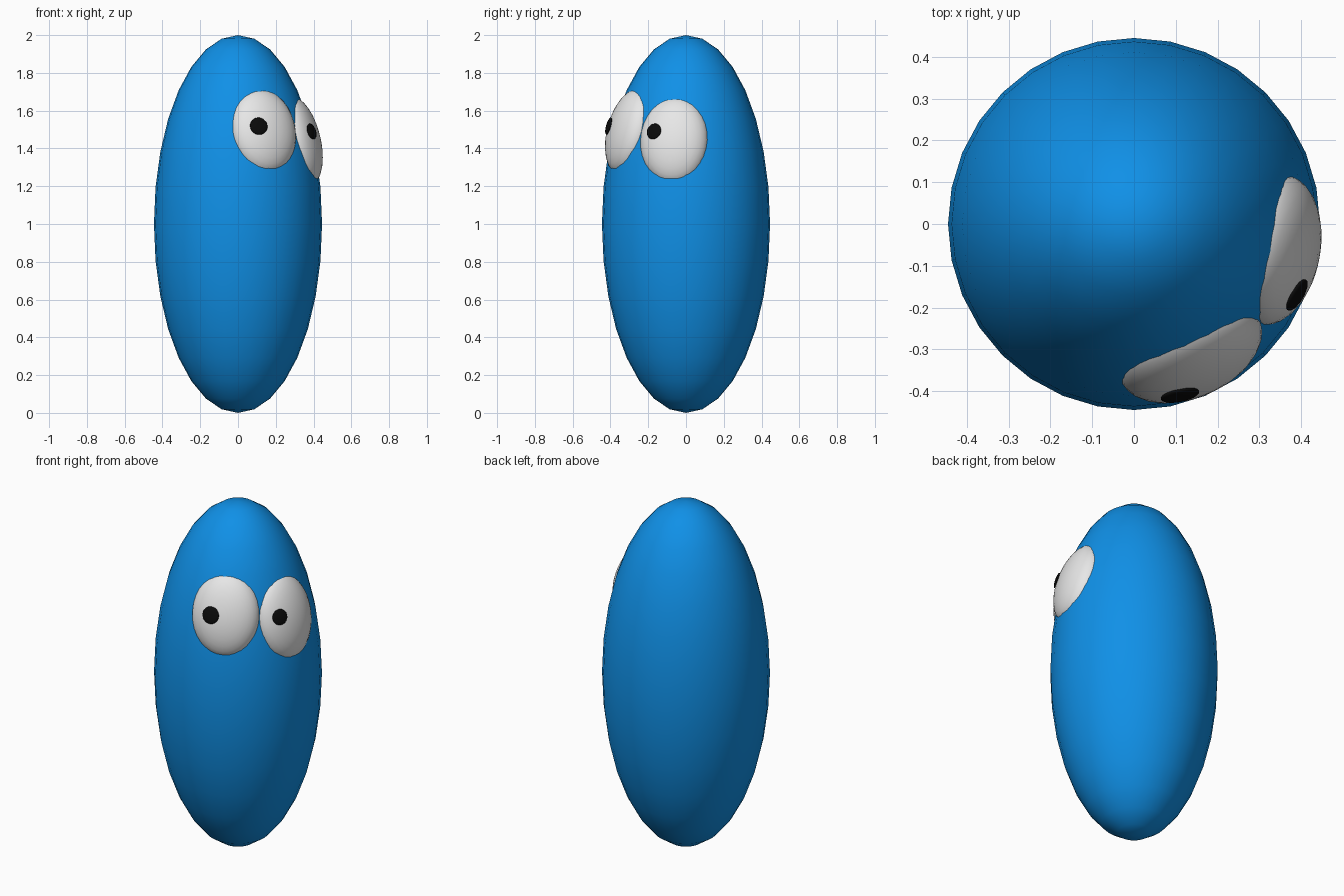
import bpy, math
from mathutils import Vector, Matrix

if "Cube" in bpy.data.objects:
    bpy.data.objects.remove(bpy.data.objects["Cube"])


def material(name, rgb):
    m = bpy.data.materials.new(name)
    m.diffuse_color = (*rgb, 1)
    m.use_nodes = True
    m.node_tree.nodes["Principled BSDF"].inputs["Base Color"].default_value = m.diffuse_color
    return m


blue = material("blue", (0.005, 0.28, 0.80))
white = material("white", (0.80, 0.80, 0.80))
black = material("black", (0.003, 0.003, 0.003))


def ellipsoid(name, mat, frame, semi_axes, segments=32, rings=16):
    bpy.ops.mesh.primitive_uv_sphere_add(segments=segments, ring_count=rings, radius=1)
    ob = bpy.context.object
    ob.name = name
    ob.data.transform(frame @ Matrix.Diagonal((*semi_axes, 1)))
    ob.data.materials.append(mat)
    bpy.ops.object.shade_smooth()
    return ob


def frame_from(origin, side, up, out):
    # local x = sideways, y = up along the surface, z = outward
    m = Matrix((side, up, out)).transposed().to_4x4()
    m.translation = origin
    return m


# Egg-shaped body
ellipsoid("body", blue, Matrix.Translation((0, 0, 1)), (0.445, 0.445, 1.0))


def eye(prefix, azimuth, radial, height, pitch, axes, pupil_at, pupil_radius):
    a = math.radians(azimuth)
    radial_dir = Vector((math.cos(a), math.sin(a), 0))
    side = Vector((-math.sin(a), math.cos(a), 0))
    out = radial_dir * math.cos(pitch) + Vector((0, 0, math.sin(pitch)))
    up = out.cross(side)
    frame = frame_from(radial_dir * radial + Vector((0, 0, height)), side, up, out)
    # Flattened eyeball leaning with the body surface
    ellipsoid(prefix + "_eyeball", white, frame, axes)

    # Pupil: thin lens lying on the eyeball surface
    t, v = pupil_at
    n = axes[2] * math.sqrt(1 - (t / axes[0]) ** 2 - (v / axes[1]) ** 2)
    normal = Vector((t / axes[0] ** 2, v / axes[1] ** 2, n / axes[2] ** 2)).normalized()
    px = Vector((0, 1, 0)).cross(normal).normalized()
    local = frame_from(Vector((t, v, n)), px, normal.cross(px), normal)
    ellipsoid(prefix + "_pupil", black, frame @ local,
              (pupil_radius, pupil_radius, 0.011), 24, 12)


eye("front", -66, 0.33, 1.49, 0.263, (0.182, 0.232, 0.10), (-0.066, 0.004), 0.047)
eye("side", -10.5, 0.34, 1.44, 0.230, (0.182, 0.238, 0.10), (-0.096, 0.032), 0.043)
